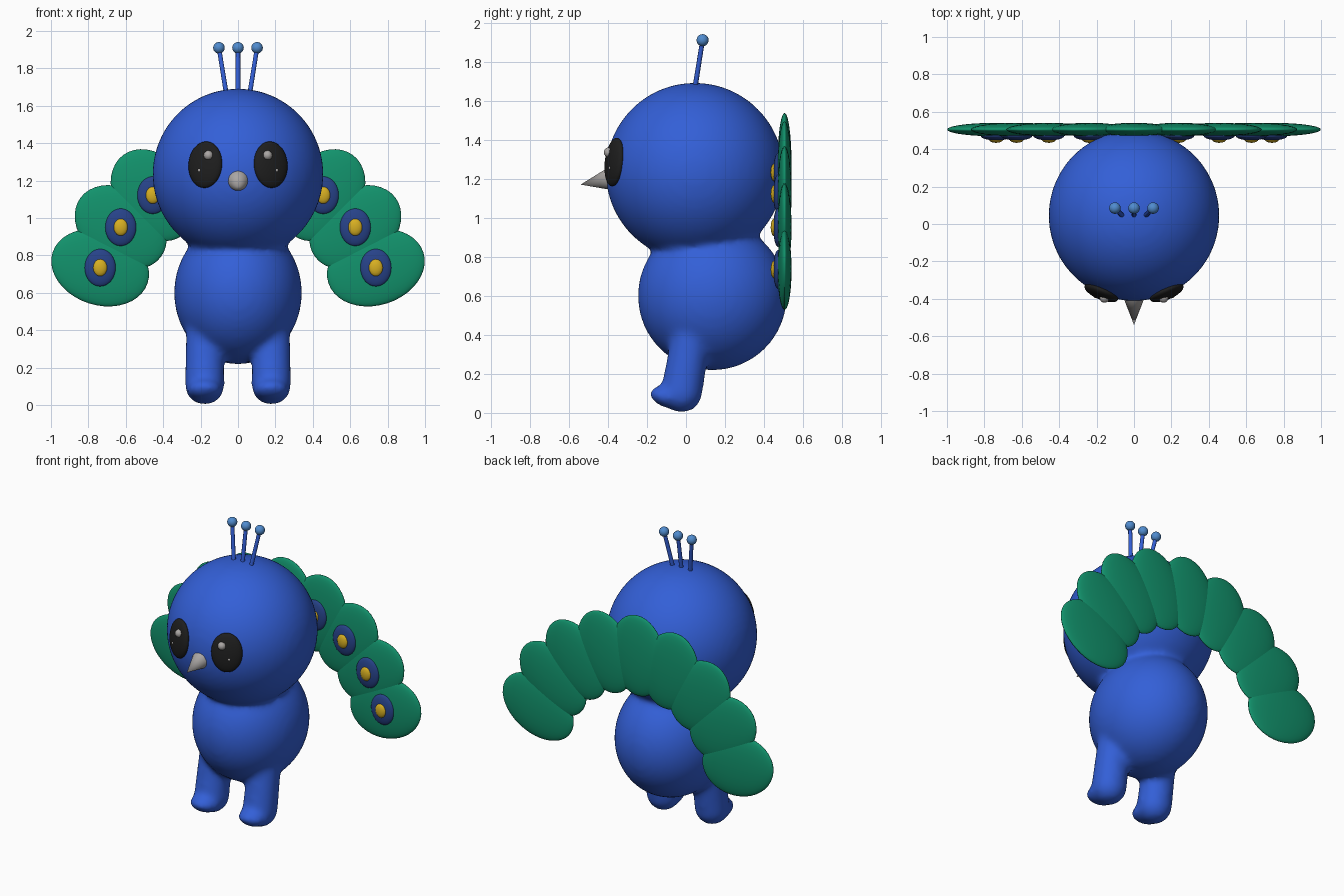
import bpy, bmesh, math
from mathutils import Matrix, Vector

old = bpy.data.objects.get("Cube")
if old:
    bpy.data.objects.remove(old, do_unlink=True)


def material(name, rgb):
    m = bpy.data.materials.new(name)
    m.use_nodes = True
    color = (*rgb, 1)
    m.diffuse_color = color
    m.node_tree.nodes["Principled BSDF"].inputs["Base Color"].default_value = color
    return m


BLUE = material("royal blue", (0.033, 0.115, 0.68))
GREEN = material("feather green", (0.006, 0.29, 0.15))
NAVY = material("navy blue", (0.02, 0.055, 0.25))
GOLD = material("gold", (0.68, 0.43, 0.016))
BLACK = material("eye black", (0.013, 0.013, 0.013))
GREY = material("pale grey", (0.4, 0.38, 0.37))
SKY = material("sky blue", (0.08, 0.26, 0.62))


def add_ball(bm, center, radii, rot=Matrix(), seg=32):
    mat = Matrix.Translation(center) @ rot.to_4x4() @ Matrix.Diagonal((*radii, 1))
    bmesh.ops.create_uvsphere(bm, u_segments=seg, v_segments=seg // 2, radius=1, matrix=mat)


def add_rod(bm, a, b, r1, r2, seg=32):
    a, b = Vector(a), Vector(b)
    turn = (b - a).to_track_quat('Z', 'Y').to_matrix().to_4x4()
    bmesh.ops.create_cone(bm, cap_ends=True, segments=seg, radius1=r1, radius2=r2,
                          depth=(b - a).length, matrix=Matrix.Translation((a + b) / 2) @ turn)


def finish(name, bm, mat):
    mesh = bpy.data.meshes.new(name)
    bm.to_mesh(mesh)
    bm.free()
    mesh.materials.append(mat)
    obj = bpy.data.objects.new(name, mesh)
    bpy.context.collection.objects.link(obj)
    bpy.ops.object.select_all(action='DESELECT')
    obj.select_set(True)
    bpy.context.view_layer.objects.active = obj
    bpy.ops.object.shade_smooth_by_angle(angle=math.radians(40))
    return obj


def ball(name, center, radii, mat, rot=Matrix(), seg=32):
    bm = bmesh.new()
    add_ball(bm, center, radii, rot, seg)
    return finish(name, bm, mat)


def rod(name, a, b, r1, r2, mat, seg=32):
    bm = bmesh.new()
    add_rod(bm, a, b, r1, r2, seg)
    return finish(name, bm, mat)


# Head, torso and legs blended into one skin
HEAD = Vector((0, 0.045, 1.235))
bm = bmesh.new()
add_ball(bm, HEAD, (0.457,) * 3, seg=64)
add_ball(bm, (0, 0.135, 0.6), (0.342, 0.382, 0.382), seg=64)
for side in (-1, 1):
    x = side * 0.178
    ankle, hip = (x, -0.022, 0.107), (x, 0.03, 0.42)
    add_ball(bm, ankle, (0.107,) * 3)
    add_rod(bm, ankle, hip, 0.107, 0.1)
    add_ball(bm, hip, (0.1,) * 3)
    add_ball(bm, (x, -0.09, 0.08), (0.095, 0.1, 0.055), Matrix.Rotation(-0.25, 3, 'X'))
body = finish("body", bm, BLUE)
remesh = body.modifiers.new("blend", 'REMESH')
remesh.mode = 'VOXEL'
remesh.voxel_size = 0.018
remesh.use_smooth_shade = True
relax = body.modifiers.new("relax", 'SMOOTH')
relax.factor = 0.5
relax.iterations = 14

# Eyes with two glints each
for side, label in ((-1, "right"), (1, "left")):
    center = Vector((side * 0.175, -0.367, 1.285))
    facing = (center - HEAD).to_track_quat('-Y', 'Z').to_matrix()
    ball(label + "_eye", center, (0.097, 0.035, 0.125), BLACK, facing)
    ball(label + "_large_glint", (side * 0.158, -0.395, 1.335), (0.026,) * 3, GREY, seg=16)
    ball(label + "_small_glint", (side * 0.205, -0.385, 1.255), (0.011,) * 3, GREY, seg=16)

# Beak
rod("beak", (0, -0.385, 1.2), (0, -0.54, 1.17), 0.06, 0, GREY)

# Head crest
for i, label in ((-1, "right"), (0, "middle"), (1, "left")):
    tip = (i * 0.102, 0.085, 1.91)
    rod(label + "_crest_stalk", (i * 0.062, 0.045, 1.66), tip, 0.013, 0.012, BLUE, 12)
    ball(label + "_crest_tip", tip, (0.031,) * 3, SKY, seg=20)

# Fan of tail feathers with upright eyespots
for i in range(-4, 5):
    angle = math.radians(18 * i)
    x, z = 0.775 * math.sin(angle), 0.495 + 0.775 * math.cos(angle)
    n = str(i + 5)
    ball("tail_feather_" + n, (x, 0.505, z), (0.2, 0.036, 0.267), GREEN,
         Matrix.Rotation(angle, 3, 'Y'), 40)
    if abs(i) > 0:
        ball("eyespot_ring_" + n, (x, 0.472, z), (0.083, 0.025, 0.1), NAVY)
        ball("eyespot_center_" + n, (x, 0.452, z), (0.038, 0.018, 0.046), GOLD, seg=20)
